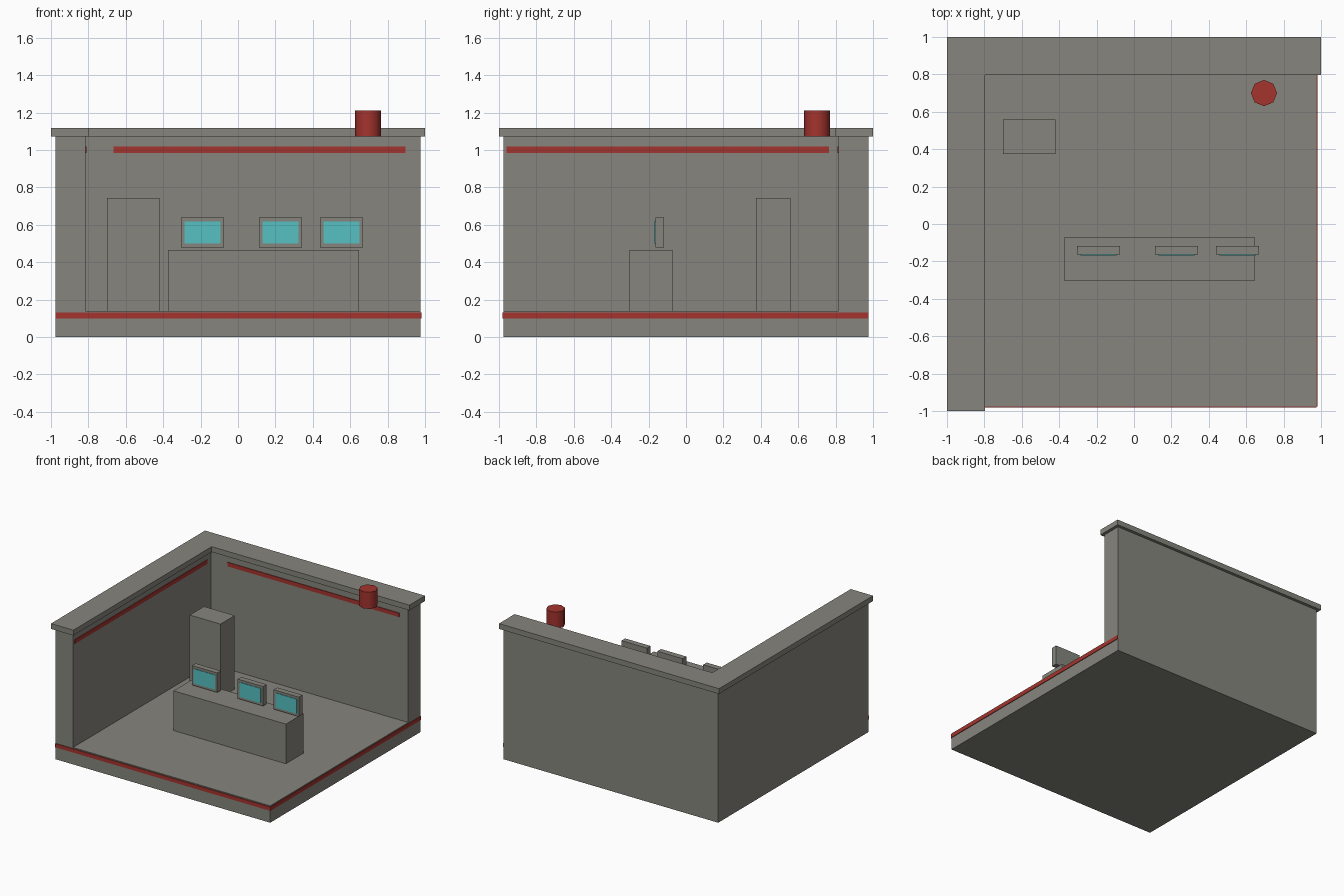
import bpy, bmesh, math

cube = bpy.data.objects.get("Cube")
if cube:
    bpy.data.objects.remove(cube, do_unlink=True)


def material(name, r, g, b):
    m = bpy.data.materials.new(name)
    m.use_nodes = True
    m.diffuse_color = (r, g, b, 1)
    m.node_tree.nodes["Principled BSDF"].inputs["Base Color"].default_value = (r, g, b, 1)
    return m


GREY = material("warm_grey", 0.24, 0.235, 0.205)
RED = material("signal_red", 0.37, 0.034, 0.027)
CYAN = material("screen_cyan", 0.095, 0.53, 0.54)


def prism(name, outline, z0, z1, mat):
    """Extrude a counter-clockwise plan outline from z0 to z1."""
    bm = bmesh.new()
    face = bm.faces.new([bm.verts.new((x, y, z0)) for x, y in outline])
    top = bmesh.ops.extrude_face_region(bm, geom=[face])["geom"]
    verts = [v for v in top if isinstance(v, bmesh.types.BMVert)]
    bmesh.ops.translate(bm, verts=verts, vec=(0, 0, z1 - z0))
    bmesh.ops.recalc_face_normals(bm, faces=bm.faces)
    mesh = bpy.data.meshes.new(name)
    bm.to_mesh(mesh)
    bm.free()
    mesh.materials.append(mat)
    obj = bpy.data.objects.new(name, mesh)
    bpy.context.collection.objects.link(obj)
    return obj


def box(name, x, y, z, mat):
    """Box from (min, max) ranges."""
    return prism(name, [(x[0], y[0]), (x[1], y[0]), (x[1], y[1]), (x[0], y[1])], z[0], z[1], mat)


def corner(name, outer, inner, z0, z1):
    """L-shaped run along the -x side and the back."""
    o, i = outer, inner
    return prism(name, [(-o, -o), (-i, -o), (-i, i), (o, i), (o, o), (-o, o)], z0, z1, GREY)


# Room shell
E, IN, FLOOR, TOP = 0.976, 0.816, 0.139, 1.073
corner("walls", E, IN, 0, TOP)
corner("wall_cap", 1.0, 0.797, TOP, 1.117)
box("floor", (-IN, E), (-E, IN), (0, FLOOR), GREY)

# Red trim around the open floor edges and high on the inner walls
T = 0.005
low, high = (0.1, 0.131), (0.985, 1.018)
box("floor_trim_front", (-E, E), (-E - T, -E), low, RED)
box("floor_trim_side", (E, E + T), (-E, E), low, RED)
box("wall_trim_back", (-0.665, 0.895), (IN - T, IN), high, RED)
box("wall_trim_side", (-IN, -IN + T), (-0.96, 0.765), high, RED)

# Furniture
box("console", (-0.375, 0.647), (-0.302, -0.072), (FLOOR, 0.465), GREY)
box("cabinet", (-0.70, -0.421), (0.373, 0.558), (FLOOR, 0.743), GREY)

# Monitors with screens
for n, cx in enumerate((-0.189, 0.227, 0.553), 1):
    box(f"monitor_{n}", (cx - 0.115, cx + 0.115), (-0.164, -0.117), (0.479, 0.639), GREY)
    box(f"screen_{n}", (cx - 0.096, cx + 0.096), (-0.168, -0.164), (0.499, 0.619), CYAN)

# Beacon
bpy.ops.mesh.primitive_cylinder_add(vertices=8, radius=0.07, depth=0.137,
                                    location=(0.695, 0.7, TOP + 0.0685))
beacon = bpy.context.object
beacon.name = "beacon"
beacon.data.materials.append(RED)
bpy.ops.object.shade_smooth_by_angle(angle=math.radians(50))
